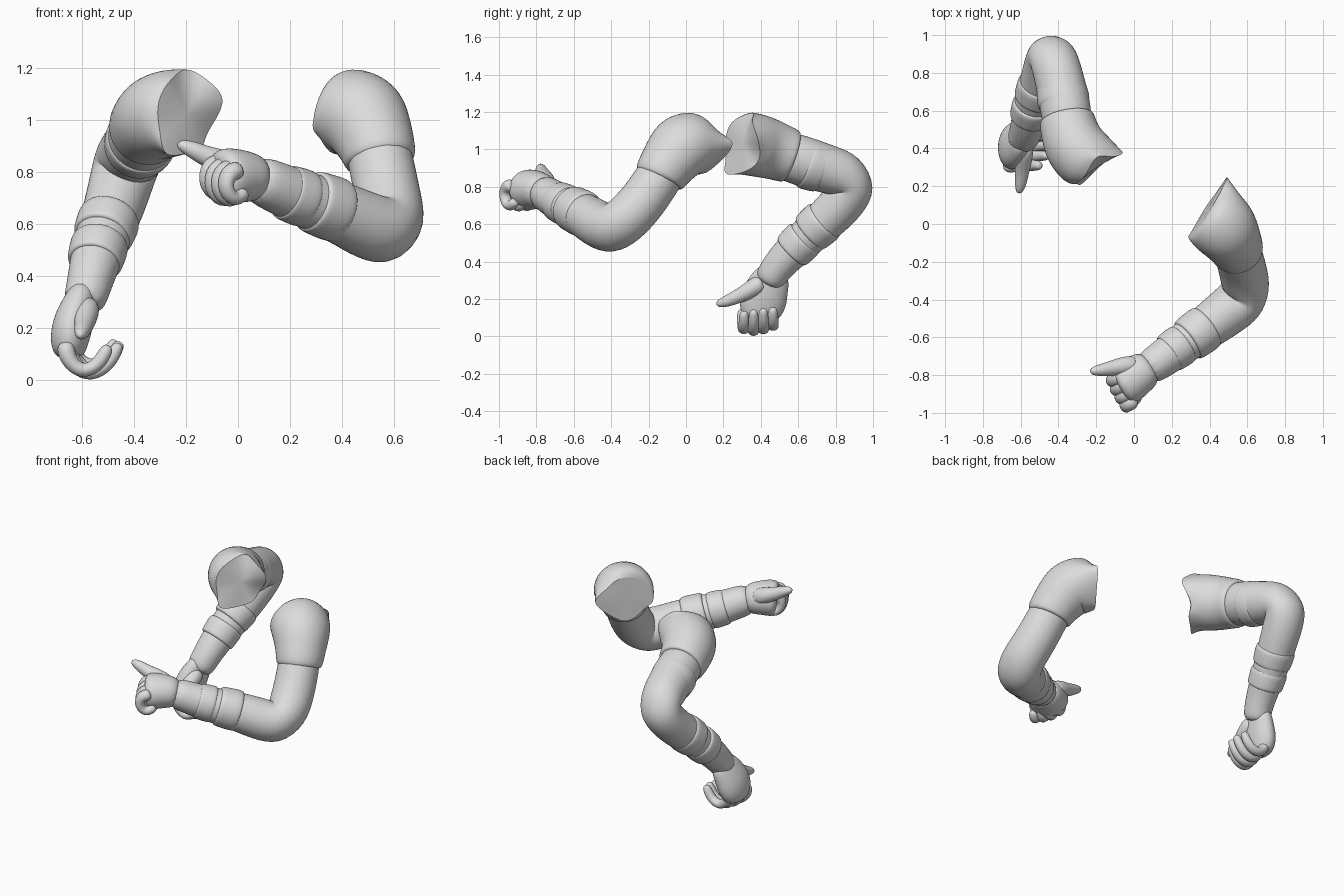
import bpy, bmesh, math
from mathutils import Vector

cube = bpy.data.objects.get("Cube")
if cube:
    bpy.data.objects.remove(cube)

GREY = (0.72, 0.72, 0.72, 1)
mat = bpy.data.materials.new("plain grey")
mat.use_nodes = True
mat.diffuse_color = GREY
mat.node_tree.nodes["Principled BSDF"].inputs["Base Color"].default_value = GREY


def tube(name, path, up, flat=1.0, sides=12, tips=(), start=None):
    """Smooth capped loft along (x, y, z, radius) points; flat squashes it across up."""
    pts = [Vector(p[:3]) for p in path]
    bm = bmesh.new()
    rings = []
    for i, c in enumerate(pts):
        t = (pts[min(i + 1, len(pts) - 1)] - pts[max(i - 1, 0)]).normalized()
        if i == 0 and start:
            t = Vector(start).normalized()
        u = Vector(up)
        u = (u - t * u.dot(t)).normalized()
        v = t.cross(u)
        r = path[i][3] * 1.04
        rings.append([bm.verts.new(c + r * (u * math.cos(a) + v * flat * math.sin(a)))
                      for a in (2 * math.pi * k / sides for k in range(sides))])
    # pull the first rim out to its corners
    for tip in tips:
        near = min(rings[0], key=lambda w: (w.co - Vector(tip)).length)
        near.co = tip
    for a, b in zip(rings, rings[1:]):
        for k in range(sides):
            n = (k + 1) % sides
            bm.faces.new((a[k], a[n], b[n], b[k]))
    front = bm.faces.new(rings[0][::-1])
    bm.faces.new(rings[-1])
    # keep a cut rim sharp
    if tips:
        crease = bm.edges.layers.float.new("crease_edge")
        for e in front.edges:
            e[crease] = 1
            e.smooth = False
    bmesh.ops.recalc_face_normals(bm, faces=bm.faces)
    for f in bm.faces:
        f.smooth = True
    mesh = bpy.data.meshes.new(name)
    bm.to_mesh(mesh)
    bm.free()
    ob = bpy.data.objects.new(name, mesh)
    bpy.context.collection.objects.link(ob)
    mesh.materials.append(mat)
    sub = ob.modifiers.new("smooth", "SUBSURF")
    sub.levels = sub.render_levels = 2


def band(name, a, b, r, up):
    """Rounded cuff wrapped round the limb between two points."""
    a, b = Vector(a), Vector(b)
    steps = ((0, .82), (0.03, 0.98), (0.3, 1), (0.7, 0.97), (0.97, 0.95), (1, .8))
    tube(name, [(*a.lerp(b, f), r * s) for f, s in steps], up)


def fingers(side, first, last, curl, up, radius, drops):
    """Four curled fingers spread between two knuckles."""
    for i, drop in enumerate(drops):
        k = Vector(first).lerp(Vector(last), i / 3)
        path = []
        for j, c in enumerate(curl):
            p = k + Vector(c) * drop
            path.append((*p, radius * (1 - 0.07 * j)))
        end = Vector(path[-1][:3])
        end += (end - Vector(path[-2][:3])) * 0.3
        path.append((*end, radius * 0.4))
        tube(f"{side}_finger_{i + 1}", path, up, sides=8)


# Left arm: bent across the front
UP_L = (-1, 1, -1)
tube("left_arm", [(.51, -.06, .98, .12), (.548, -.14, .86, .126), (.573, -.23, .72, .127),
                  (.597, -.335, .61, .132), (.565, -.41, .568, .136), (.48, -.475, .602, .128),
                  (.38, -.55, .652, .117), (.25, -.64, .697, .106), (.13, -.73, .75, .097),
                  (.05, -.78, .785, .09)], UP_L)
tube("left_sleeve", [(.39, .08, 1.01, .14), (.43, .03, 1.035, .18), (.485, -.03, 1.02, .182),
                     (.53, -.1, .92, .15), (.55, -.145, .85, .141), (.552, -.15, .835, .122)],
     (0, 0, 1), start=(.84, -.54, -.1),
     tips=((.27, -.09, .97), (.51, .28, 1.04), (.40, .12, .88)))
band("left_wide_cuff", (.39, -.54, .65), (.28, -.62, .69), .127, UP_L)
band("left_narrow_cuff", (.265, -.63, .695), (.18, -.69, .725), .113, UP_L)

# Left fist with the thumb raised
tube("left_palm", [(.1, -.75, .77, .09), (.03, -.79, .785, .108), (-.04, -.84, .785, .122),
                   (-.08, -.86, .78, .11)], (.5, -.8, 0), flat=.92)
fingers("left", (-.09, -.81, .845), (-.02, -.945, .815),
        ((.04, .02, 0), (-.025, -.02, -.02), (-.035, -.025, -.09), (.005, 0, -.14), (.045, .03, -.11)),
        (.5, -.8, 0), .042, (1, 1.08, 1.02, .9))
tube("left_thumb", [(.03, -.75, .80, .055), (-.05, -.75, .835, .055), (-.12, -.765, .86, .042),
                    (-.18, -.775, .89, .035), (-.235, -.78, .912, .018)], (0, 0, 1), sides=8)

# Right arm: raised back, forearm hanging forward
UP_R = (-.9, -.16, .34)
tube("right_arm", [(-.34, .46, .99, .12), (-.36, .6, .945, .138), (-.39, .75, .895, .13),
                   (-.42, .86, .862, .13), (-.44, .9, .80, .126), (-.46, .85, .725, .121),
                   (-.49, .755, .63, .114), (-.53, .64, .525, .105), (-.56, .53, .42, .093),
                   (-.58, .465, .34, .084), (-.6, .435, .28, .08)], UP_R)
tube("right_sleeve", [(-.19, .3, 1.03, .15), (-.25, .34, 1.03, .17), (-.315, .41, 1.015, .168),
                      (-.345, .5, .985, .153), (-.355, .56, .96, .147), (-.357, .57, .957, .13)],
     (0, 0, 1), start=(-.6, .8, 0),
     tips=((-.05, .37, 1.1), (-.29, .19, .85), (-.2, .38, 1.21), (-.13, .4, .94)))
band("right_upper_band", (-.368, .63, .93), (-.388, .73, .897), .14, UP_R)
band("right_wide_cuff", (-.493, .745, .625), (-.523, .66, .55), .122, UP_R)
band("right_narrow_cuff", (-.53, .64, .53), (-.553, .56, .45), .113, UP_R)

# Right hand: relaxed, fingers curling inward
tube("right_palm", [(-.583, .48, .36, .085), (-.612, .445, .285, .108), (-.637, .418, .215, .128),
                    (-.652, .4, .14, .12), (-.648, .395, .08, .085)], (0, 1, -.5), flat=.62)
fingers("right", (-.667, .31, .125), (-.645, .465, .145),
        ((0, 0, .03), (.01, -.005, -.05), (.07, 0, -.107), (.14, 0, -.075), (.175, 0, -.01)),
        (0, 1, 0), .039, (.92, 1.1, 1.08, .95))
tube("right_thumb", [(-.58, .42, .3, .055), (-.585, .34, .245, .05), (-.593, .27, .21, .038),
                     (-.6, .21, .185, .033), (-.61, .16, .17, .016)], (1, 0, 0), sides=8)
